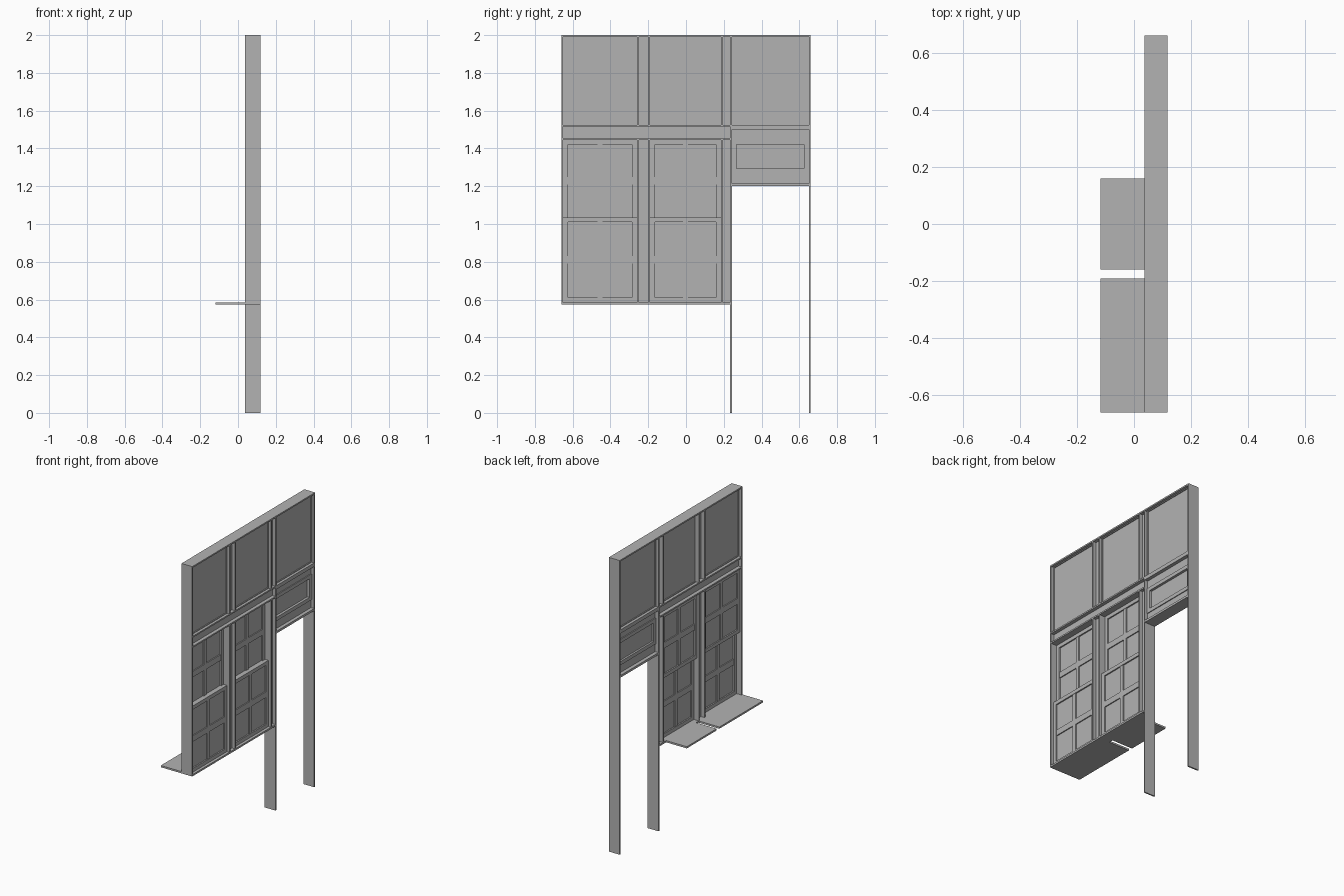
import bpy

cube = bpy.data.objects.get("Cube")
if cube:
    bpy.data.objects.remove(cube, do_unlink=True)

# One plain grey for everything
grey = bpy.data.materials.new("plain grey")
grey.use_nodes = True
grey.diffuse_color = (0.45, 0.45, 0.45, 1)
grey.node_tree.nodes["Principled BSDF"].inputs["Base Color"].default_value = (0.45, 0.45, 0.45, 1)

X0, X1 = 0.037, 0.118          # full wall depth
MID = (0.062, 0.094)           # recessed panels
T = 0.01                       # board thickness
HALF = 0.66
BASE, TOP = 0.573, 2.0


def box(name, x, y, z):
    """Box from (min, max) pairs."""
    verts = [(a, b, c) for a in x for b in y for c in z]
    faces = [(0, 1, 3, 2), (4, 6, 7, 5), (0, 4, 5, 1),
             (2, 3, 7, 6), (0, 2, 6, 4), (1, 5, 7, 3)]
    mesh = bpy.data.meshes.new(name)
    mesh.from_pydata(verts, [], faces)
    mesh.materials.append(grey)
    obj = bpy.data.objects.new(name, mesh)
    bpy.context.collection.objects.link(obj)
    return obj


def board(name, y, z):
    return box(name, (X0, X1), y, z)


def frame(name, x, y, z, wy, wz):
    """Four rails around a rectangle."""
    for side, span in (("right", (y[0], y[0] + wy)), ("left", (y[1] - wy, y[1]))):
        box(name + "_stile_" + side, x, span, z)
    inner = (y[0] + wy, y[1] - wy)
    box(name + "_bottom_rail", x, inner, (z[0], z[0] + wz))
    box(name + "_top_rail", x, inner, (z[1] - wz, z[1]))


def sash(name, x, y, z):
    """Window sash with a pane and crossing bars."""
    wide = 0.025
    frame(name, x, y, z, wide, wide)
    cy, cz = sum(y) / 2, sum(z) / 2
    bars = (x[0] + 0.002, x[1] - 0.002)
    pane = (x[0] + 0.009, x[1] - 0.009)
    iy, iz = (y[0] + wide, y[1] - wide), (z[0] + wide, z[1] - wide)
    box(name + "_pane", pane, iy, iz)
    box(name + "_upright_bar", bars, (cy - 0.014, cy + 0.014), iz)
    box(name + "_cross_bar", bars, iy, (cz - 0.02, cz + 0.02))


# Bays between the mullions
windows = [(-0.65, -0.26), (-0.19, 0.185)]
door = (0.243, 0.65)
low, high = 1.446, 1.525       # transom limits

# Outer frame and door posts
board("side_board", (-HALF, -HALF + T), (BASE, TOP))
board("inner_door_post", (0.234, 0.243), (0, TOP - T))
board("outer_door_post", (0.65, HALF), (0, TOP))
board("top_board", (-HALF, 0.65), (TOP - T, TOP))
board("bottom_board", (-HALF + T, 0.234), (BASE, BASE + 0.012))

# Transom above the windows: two boards with a recessed face
board("transom_upper_board", (-0.65, 0.234), (high - T, high))
board("transom_lower_board", (-0.65, 0.234), (low, low + T))
box("transom_face", MID, (-0.65, 0.234), (low + T, high - T))

# Mullions: thin boards with a recessed face between
for z in ((BASE + 0.012, low), (high, TOP - T)):
    for edge in (-0.26, -0.20, 0.185):
        board("mullion_board", (edge, edge + T), z)
    box("middle_mullion_face", MID, (-0.25, -0.20), z)
    box("door_mullion_face", MID, (0.195, 0.234), z)

# Upper panels with slim beads
for bay in windows + [door]:
    z = (high, TOP - T)
    box("upper_panel", MID, bay, z)
    frame("upper_bead", (MID[0] - 0.006, MID[1] + 0.006), bay, z, 0.005, 0.005)

# Sliding sashes, the lower one nearer the +x face
for bay in windows:
    sash("upper_sash", (0.049, 0.074), bay, (1.01, low))
    sash("lower_sash", (0.074, 0.099), bay, (BASE + 0.012, 1.035))

# Door head: lintel board, recessed strip, small light, header
board("door_lintel", door, (1.50, high))
box("door_strip", MID, door, (low, 1.50))
light = (1.27, low)
box("door_light_pane", (0.068, 0.083), (0.268, 0.625), (1.295, 1.421))
frame("door_light", (0.055, 0.100), door, light, 0.025, 0.025)
box("door_header", MID, door, (1.215, 1.27))
board("door_head_board", door, (1.20, 1.215))

# Sill shelves
for y in ((-HALF, -0.19), (-0.16, 0.16)):
    box("sill_shelf", (-0.118, X0), y, (BASE, BASE + 0.012))
